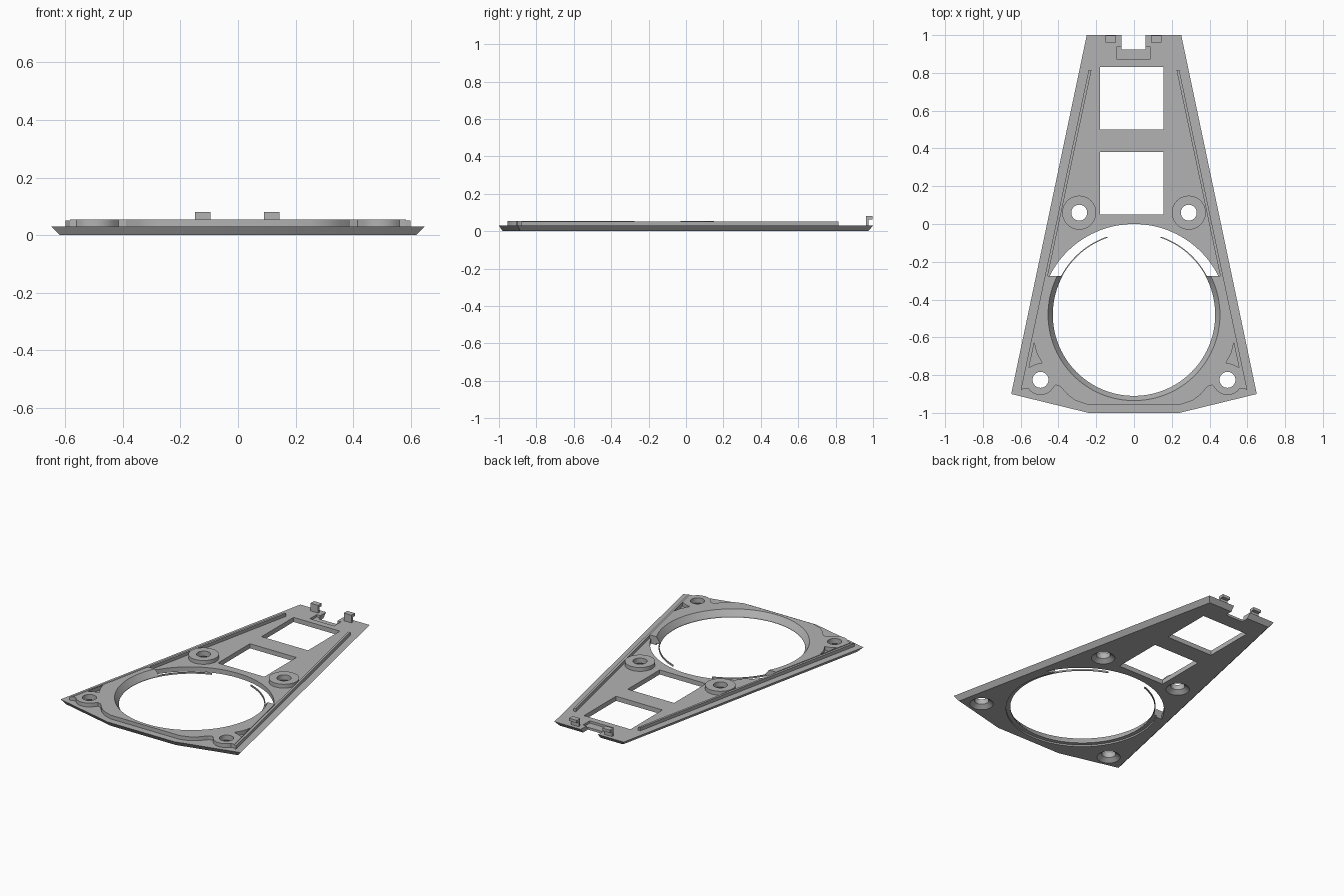
import bpy, bmesh, math
from math import cos, sin, pi, radians

if "Cube" in bpy.data.objects:
    bpy.data.objects.remove(bpy.data.objects["Cube"], do_unlink=True)

grey = bpy.data.materials.new("plain grey")
grey.use_nodes = True
COLOUR = (0.45, 0.45, 0.45, 1)
grey.diffuse_color = COLOUR
grey.node_tree.nodes["Principled BSDF"].inputs["Base Color"].default_value = COLOUR


def finish(name, bm):
    bmesh.ops.recalc_face_normals(bm, faces=bm.faces)
    mesh = bpy.data.meshes.new(name)
    bm.to_mesh(mesh)
    bm.free()
    mesh.materials.append(grey)
    ob = bpy.data.objects.new(name, mesh)
    bpy.context.collection.objects.link(ob)
    return ob


def loft(name, rings):
    """Solid through stacked rings of equal point count, capped at both ends."""
    bm = bmesh.new()
    loops = [[bm.verts.new(p) for p in ring] for ring in rings]
    for a, b in zip(loops, loops[1:]):
        for i in range(len(a)):
            j = (i + 1) % len(a)
            bm.faces.new((a[i], a[j], b[j], b[i]))
    bm.faces.new(loops[0])
    bm.faces.new(loops[-1])
    return finish(name, bm)


def prism(name, outline, z0, z1):
    return loft(name, [[(x, y, z) for x, y in outline] for z in (z0, z1)])


def box(name, x0, x1, y0, y1, z0, z1):
    return prism(name, [(x0, y0), (x1, y0), (x1, y1), (x0, y1)], z0, z1)


def lathe(name, cx, cy, profile, n=48):
    return loft(name, [[(cx + r * cos(2 * pi * i / n), cy + r * sin(2 * pi * i / n), z)
                        for i in range(n)] for r, z in profile])


def arc(cx, cy, r, a0, a1, n):
    return [(cx + r * cos(radians(a0 + (a1 - a0) * i / n)),
             cy + r * sin(radians(a0 + (a1 - a0) * i / n))) for i in range(n + 1)]


def mirrored(half):
    return half + [(-x, y) for x, y in reversed(half)]


def cut(ob, cutters):
    for c in cutters:
        m = ob.modifiers.new("cut", "BOOLEAN")
        m.operation, m.solver, m.object = "DIFFERENCE", "EXACT", c
        with bpy.context.temp_override(object=ob, active_object=ob):
            bpy.ops.object.modifier_apply(modifier=m.name)


RING_Y = -0.48
BASE, RIM = 0.03, 0.055

# Cutters: main bore with ledge, crescent gap, windows, notch, countersinks, pockets
bore = lathe("bore_cutter", 0, RING_Y, [(.455, -.01), (.455, .01), (.43, .011),
             (.43, .018), (.455, RIM), (.465, .07)], 96)
end = math.degrees(math.asin(0.225 / 0.5))
crescent = prism("crescent_cutter", arc(0, -.5, .5, end, 180 - end, 48), -.01, .08)
windows = [box("window_cutter", -.18, .155, y, y + .33, -.01, .08) for y in (.05, .5)]
notch = box("notch_cutter", -.065, .06, .925, 1.1, -.01, .08)
recess = box("recess_cutter", -.09, .085, .87, .94, .015, .08)
sink = [(.071, -.002), (.07, 0), (.042, .022), (.042, .08)]
corner_holes = [lathe("hole_cutter", s * .495, -.825, sink) for s in (-1, 1)]
boss_holes = [lathe("hole_cutter", s * .29, .06, sink) for s in (-1, 1)]
pockets = [prism("pocket_cutter", [(s * x, y) for x, y in
           [(.528, -.63), (.517, -.68), (.487, -.735), (.52, -.742), (.556, -.76)]], .01, .08)
           for s in (-1, 1)]

# Base plate with bevelled underside
top = mirrored([(.25, 1), (.65, -.9), (.24, -1)])
bottom = mirrored([(.228, .975), (.62, -.885), (.235, -.98)])
plate = loft("base_plate", [[(x, y, 0) for x, y in bottom], [(x, y, BASE) for x, y in top]])
cut(plate, [bore, crescent, *windows, notch, recess, *corner_holes, *boss_holes])

# Raised surround around the large opening
surround = prism("raised_surround", mirrored(
    [(.457, -.275), (.583, -.87)] + arc(.495, -.825, .08, -35, -145, 8)
    + [(.415, -.852), (.39, -.86), (.35, -.905), (.31, -.935), (.25, -.955)]), .02, RIM)
cut(surround, [bore, *corner_holes, *pockets])

# Thin lips bridging the crescent gap, side ridges, screw bosses
for s, side in ((1, "left"), (-1, "right")):
    lip = arc(0, RING_Y, .437, 27, 71, 24) + arc(0, RING_Y, .431, 71, 27, 24)
    prism(side + "_thin_lip", [(s * x, y) for x, y in lip], .01, .02)
    prism(side + "_ridge", [(s * x, y) for x, y in
          [(.24, .815), (.225, .815), (.583, -.87), (.6, -.88)]], .02, .051)
for s, hole, side in ((-1, boss_holes[0], "right"), (1, boss_holes[1], "left")):
    boss = lathe(side + "_screw_boss", s * .29, .06, [(.09, .025), (.09, RIM)])
    cut(boss, [hole])

# Hooked clips at the back edge
for x, side in ((-.1225, "right"), (.1175, "left")):
    hook = [(.962, .02), (.976, .02), (.976, .062), (.998, .062), (.998, .08), (.962, .08)]
    loft(side + "_clip", [[(x + d, y, z) for y, z in hook] for d in (-.0275, .0275)])

# Remove cutters and shade
for ob in [o for o in bpy.data.objects if o.name.split(".")[0].endswith("_cutter")]:
    bpy.data.objects.remove(ob, do_unlink=True)
bpy.ops.object.select_all(action="DESELECT")
for ob in bpy.context.collection.objects:
    if ob.type == "MESH":
        ob.select_set(True)
        bpy.context.view_layer.objects.active = ob
bpy.ops.object.shade_smooth_by_angle(angle=radians(30))
